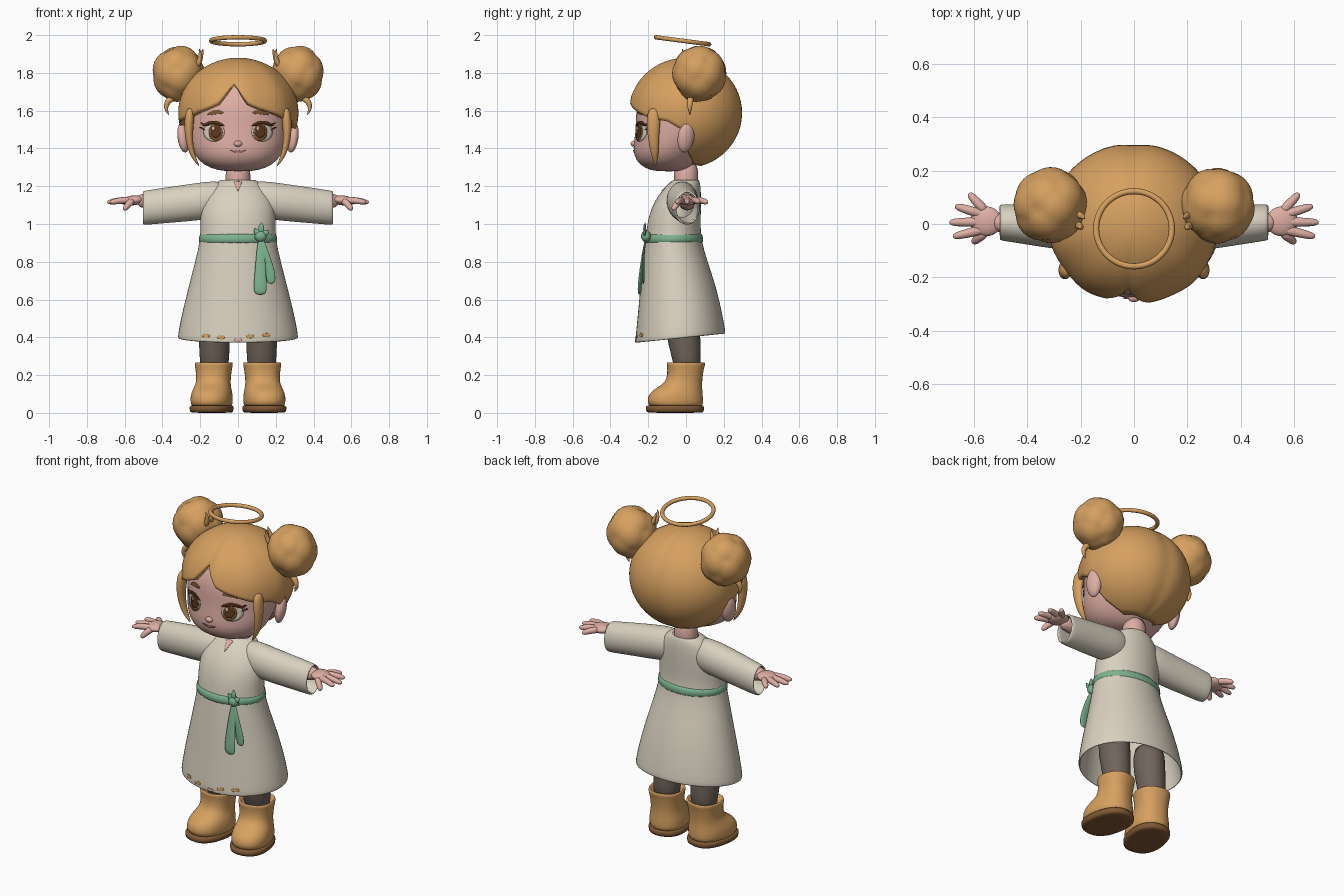
import bpy, bmesh, math
from mathutils import Vector, Matrix
from mathutils.bvhtree import BVHTree

if "Cube" in bpy.data.objects:
    bpy.data.objects.remove(bpy.data.objects["Cube"])


def material(name, r, g, b):
    lin = lambda c: (c / 255 / 12.92) if c < 11 else ((c / 255 + 0.055) / 1.055) ** 2.4
    m = bpy.data.materials.new(name)
    m.diffuse_color = (lin(r), lin(g), lin(b), 1)
    m.use_nodes = True
    m.node_tree.nodes["Principled BSDF"].inputs["Base Color"].default_value = m.diffuse_color
    return m


HAIR = material("honey_tan", 214, 160, 96)
SKIN = material("skin_pink", 222, 174, 164)
CLOTH = material("cream_cloth", 217, 209, 192)
GREEN = material("sash_green", 124, 178, 142)
GREY = material("stocking_grey", 112, 100, 90)
SOLE = material("sole_brown", 128, 88, 52)
DARK = material("dark_brown", 92, 56, 28)
LIP = material("lip_rose", 172, 112, 104)


def finish(name, bm, mat, subsurf=0, thick=0):
    bmesh.ops.recalc_face_normals(bm, faces=bm.faces)
    me = bpy.data.meshes.new(name)
    bm.to_mesh(me)
    bm.free()
    me.materials.append(mat)
    for p in me.polygons:
        p.use_smooth = True
    ob = bpy.data.objects.new(name, me)
    bpy.context.collection.objects.link(ob)
    if thick:
        m = ob.modifiers.new("thickness", 'SOLIDIFY')
        m.thickness, m.offset = thick, -1
    if subsurf:
        m = ob.modifiers.new("smooth", 'SUBSURF')
        m.levels = m.render_levels = subsurf
    return ob


def loft(name, rings, mat, caps=(True, True), subsurf=1, thick=0):
    """Skin a list of rings, each a list of points."""
    bm = bmesh.new()
    vs = [[bm.verts.new(p) for p in r] for r in rings]
    n = len(vs[0])
    for a, b in zip(vs, vs[1:]):
        for i in range(n):
            bm.faces.new((a[i], a[(i + 1) % n], b[(i + 1) % n], b[i]))
    for use, r in zip(caps, (vs[0], vs[-1])):
        if use:
            bm.faces.new(r)
    return finish(name, bm, mat, subsurf, thick)


def ring(c, u, v, n=24, power=1.0):
    c, u, v = Vector(c), Vector(u), Vector(v)
    f = lambda t: math.copysign(abs(t) ** power, t)
    return [c + u * f(math.cos(2 * math.pi * i / n)) + v * f(math.sin(2 * math.pi * i / n)) for i in range(n)]


def level(z, rx, y0, y1, cx=0, power=1.0, n=28):
    return ring((cx, (y0 + y1) / 2, z), (rx, 0, 0), (0, (y1 - y0) / 2, 0), n, power)


def tube(name, pts, radii, mat, flat=1.0, side=(0, 1, 0), n=10):
    """Tapered tube; flat scales the thickness along `side`."""
    pts = [Vector(p) for p in pts]
    rings = []
    for i, p in enumerate(pts):
        t = (pts[min(i + 1, len(pts) - 1)] - pts[max(i - 1, 0)]).normalized()
        u = t.cross(Vector(side)).normalized()
        rings.append(ring(p, u * radii[i], t.cross(u) * radii[i] * flat, n))
    return loft(name, rings, mat, subsurf=2)


def blob(name, c, r, mat, rot=(0, 0, 0), shape=None):
    bm = bmesh.new()
    bmesh.ops.create_icosphere(bm, subdivisions=4, radius=1)
    for v in bm.verts:
        k = shape(v.co) if shape else 1
        v.co = Vector((v.co.x * r[0], v.co.y * r[1], v.co.z * r[2])) * k
    ob = finish(name, bm, mat)
    ob.location, ob.rotation_euler = c, rot
    return ob


def surface(ob):
    bpy.context.view_layer.update()
    return BVHTree.FromObject(ob, bpy.context.evaluated_depsgraph_get())


def oval(x, z, rx, rz, tilt=0, bend=0, n=28):
    out = []
    for i in range(n):
        a = 2 * math.pi * i / n
        u, v = rx * math.cos(a), rz * math.sin(a) + bend * math.cos(a) ** 2
        out.append((x + u * math.cos(tilt) - v * math.sin(tilt), z + u * math.sin(tilt) + v * math.cos(tilt)))
    return out


def decal(name, tree, outline, mat, lift=0.004, squash=False):
    """Thin plate draped on the front of a surface; outline is (x, z) points."""
    n = len(outline)
    cx, cz = sum(p[0] for p in outline) / n, sum(p[1] for p in outline) / n
    bm = bmesh.new()

    def drop(x, z):
        hit = tree.ray_cast(Vector((x, -1, z)), Vector((0, 1, 0)))[0]
        return bm.verts.new((x, (hit.y if hit else -0.25) - lift, z))
    rows = []
    for s in (1, 0.75, 0.5, 0.25):
        rows.append([drop(cx + (x - cx) * s, cz + (z - cz) * s) for x, z in outline])
    for a, b in zip(rows, rows[1:]):
        for i in range(n):
            bm.faces.new((a[i], a[(i + 1) % n], b[(i + 1) % n], b[i]))
    bm.faces.new(rows[-1])
    return finish(name, bm, mat, 0, 0.003)


# Head and neck
head = loft("head", [level(*r) for r in (
    (1.278, .07, -.16, -.02), (1.295, .15, -.22, .02), (1.335, .212, -.268, .06), (1.40, .25, -.284, .12),
    (1.48, .268, -.268, .18), (1.56, .277, -.268, .2), (1.66, .268, -.26, .21), (1.76, .2, -.19, .18),
    (1.81, .1, -.09, .1))], SKIN)
face = surface(head)
loft("neck", [level(z, r, -.065, .065) for z, r in ((1.16, .075), (1.24, .065), (1.34, .065))], SKIN)
blob("nose", (0, -.277, 1.425), (.022, .016, .016), SKIN)
decal("mouth", face, oval(0, 1.382, .042, .004, 0, .010), LIP)

# Hair cap, spun round the head down to a shaped lower edge
EDGE = ((0, 56), (7, 68), (15, 80), (25, 85), (40, 90), (54, 95), (75, 99), (90, 108), (98, 140), (112, 160), (180, 166))


def edge_angle(deg):
    for (a, x), (b, y) in zip(EDGE, EDGE[1:]):
        if deg <= b:
            return math.radians(x + (y - x) * (deg - a) / (b - a))


def hair_ring(t, n=96):
    out = []
    for i in range(n):
        deg = -180 + 360 * i / n
        phi = math.radians(deg - 5 * math.cos(math.radians(deg / 2)))
        th = edge_angle(abs(deg)) * t
        k = 1 - .022 * math.exp(-(deg / 6) ** 2) * t - .025 * math.exp(-((180 - abs(deg)) / 9) ** 2) * math.sin(th)
        k += .008 * math.sin(math.radians(deg * 9)) * math.sin(th) ** 2 * (abs(deg) < 100)
        s = math.sin(th) * k
        out.append(Vector((.318 * math.sin(phi) * s, -.303 * math.cos(phi) * s, 1.588 + .292 * math.cos(th) * k)))
    return out


loft("hair_cap", [hair_ring(.02 + .98 * i / 24) for i in range(25)], HAIR, (True, False), 0, .035)

# Buns made of rounded curls
lobes = [Vector((math.sqrt(1 - z * z) * math.cos(2.4 * i), math.sqrt(1 - z * z) * math.sin(2.4 * i), z))
         for i, z in enumerate([1 - (2 * i + 1) / 16 for i in range(16)])]
curls = lambda d: .80 + .22 * math.sqrt(max(0, 1 - (min(d.angle(l) for l in lobes) / .75) ** 2))

for s, side in ((-1, "left"), (1, "right")):
    blob(side + "_bun", (s * .315, .07, 1.795), (.138, .142, .148), HAIR, (0, 0, s * .3), curls)
    tube(side + "_bun_wisp", [(s * .33, .03, 1.68), (s * .375, .02, 1.65), (s * .385, .02, 1.61), (s * .365, .02, 1.575)],
         [.02, .018, .012, .002], HAIR)
    for j in range(2):
        tube(side + "_bun_tuft", [(s * .22, .04 - .04 * j, 1.83), (s * .195, .03 - .04 * j, 1.88),
                                  (s * (.185 + .02 * j), .02 - .04 * j, 1.93)], [.018, .014, .002], HAIR)
    # Long lock in front of the ear
    tube(side + "_side_lock", [(s * .25, -.165, 1.62), (s * .262, -.175, 1.52), (s * .258, -.17, 1.43),
                               (s * .24, -.165, 1.36), (s * .205, -.16, 1.305)],
         [.04, .038, .028, .02, .003], HAIR, .7, (s, 0, 0))
    blob(side + "_ear", (s * .288, .0, 1.46), (.03, .045, .082), SKIN, (-.1, s * .15, s * .35))

    # Eyes, lashes and brows
    decal(side + "_eye_white", face, oval(s * .128, 1.487, .056, .05), CLOTH, .003)
    decal(side + "_iris", face, oval(s * .118, 1.485, .037, .046), SOLE, .005)
    decal(side + "_pupil", face, oval(s * .118, 1.49, .026, .034), DARK, .007)
    decal(side + "_glint", face, oval(s * .118 - .013, 1.506, .008, .01), CLOTH, .009)
    decal(side + "_upper_lash", face, oval(s * .13, 1.54, .06, .006, 0, -.022), DARK, .008)
    for j in range(2):
        decal(side + "_lash_tip", face, oval(s * (.185 + .006 * j), 1.528 - .022 * j, .016, .004, s * .5), DARK, .008)
    decal(side + "_brow", face, oval(s * .12, 1.592, .042, .011, -s * .12, -.008), SOLE, .006)

    # Sleeve, arm and hand
    rows = ((.04, 1.135, .085, -.02, .06), (.13, 1.13, .1, -.02, .085), (.22, 1.117, .1, -.02, .085),
            (.35, 1.103, .096, -.008, .078), (.48, 1.087, .092, .005, .07), (.505, 1.085, .09, .006, .068))
    loft(side + "_sleeve", [ring((s * x, cy, cz), (0, ry, 0), (0, 0, rz)) for x, cz, rz, cy, ry in rows],
         CLOTH, (True, False), 1, .012)
    tube(side + "_arm", [(s * .3, .005, 1.11), (s * .45, .005, 1.12), (s * .54, .005, 1.125)], [.05, .045, .04], SKIN)
    blob(side + "_palm", (s * .555, .01, 1.125), (.06, .056, .026), SKIN, (0, s * .1, 0))
    for y0, x1, y1, z1 in ((.045, .62, .115, 1.115), (.032, .672, .068, 1.118), (.008, .694, .006, 1.115),
                           (-.018, .68, -.048, 1.115), (-.03, .605, -.07, 1.075)):
        a, b = Vector((s * .555, y0, 1.125)), Vector((s * x1, y1, z1))
        tube(side + "_finger", [a, a.lerp(b, .5) + Vector((0, 0, .006)), a.lerp(b, .85), b],
             [.021, .018, .016, .008], SKIN, 1, (0, 0, 1))

    # Stocking leg
    loft(side + "_leg", [level(z, r, y0, y1, s * .125) for z, r, y0, y1 in (
        (.2, .075, -.06, .075), (.3, .078, -.075, .08), (.42, .085, -.11, .075), (.6, .09, -.12, .07))], GREY)
    # Boot with rolled top, turned slightly outward
    boot = loft(side + "_boot", [level(z, r, y0, y1, 0, .88) for z, r, y0, y1 in (
        (.03, .1, -.19, .085), (.045, .108, -.205, .09), (.085, .11, -.207, .09), (.12, .102, -.18, .086),
        (.15, .092, -.125, .085), (.18, .09, -.1, .086), (.235, .096, -.098, .094), (.25, .1, -.102, .1),
        (.268, .1, -.102, .1), (.27, .088, -.09, .088), (.23, .08, -.08, .08))], HAIR)
    sole = loft(side + "_sole", [level(z, r, y0, y1, 0, .85) for z, r, y0, y1 in (
        (0, .1, -.2, .085), (.004, .112, -.214, .095), (.036, .114, -.216, .096), (.042, .106, -.206, .09))], SOLE)
    for ob in (boot, sole):
        ob.location, ob.rotation_euler = (s * .128, 0, 0), (0, 0, s * .2)

# Dress, with the hem lower at the front
rows = ((.395, .32, -.27, .21), (.41, .32, -.27, .21), (.5, .305, -.26, .195), (.65, .268, -.245, .165),
        (.8, .228, -.23, .115), (.92, .2, -.215, .08), (1.0, .2, -.207, .078), (1.08, .2, -.187, .08),
        (1.15, .18, -.15, .08), (1.2, .145, -.105, .078), (1.232, .1, -.07, .07), (1.236, .075, -.062, .065))
dress_rings = [level(*r) for r in rows]
for r, pts in zip(rows, dress_rings):
    for p in pts:
        p.z += .1 * (p.y + .03) * max(0, 1 - (r[0] - .395) / .4)
dress = loft("dress", dress_rings, CLOTH, (False, False), 1, .01)
cloth = surface(dress)
decal("neck_notch", cloth, [(-.022, 1.225), (0, 1.227), (.022, 1.225), (.006, 1.185), (0, 1.175), (-.006, 1.185)], SKIN)
for x, z, mat in ((-.17, .408, HAIR), (-.09, .4, HAIR), (.065, .405, HAIR), (.15, .412, HAIR), (0, .385, SKIN)):
    decal("hem_patch", cloth, oval(x, z, .02, .01), mat, .003)

# Sash, knot, bow and tails
loft("sash", [level(z, r, y0, y1) for z, r, y0, y1 in (
    (.895, .2, -.215, .085), (.9, .21, -.226, .093), (.945, .207, -.221, .09), (.95, .198, -.212, .082))], GREEN)
blob("sash_knot", (.12, -.212, .935), (.032, .026, .03), GREEN)
for x, z in ((.085, .975), (.125, 1.01), (.165, .965)):
    tube("sash_bow", [(.12, -.21, .935), ((x + .12) / 2, -.222, (z + .935) / 2), (x, -.215, z)],
         [.012, .022, .004], GREEN, .5)
for x, z, w, y in ((.118, .622, .037, -.246), (.175, .68, .026, -.226)):
    tube("sash_tail", [(.12, -.212, .93), (.12 + (x - .12) * .4, -.228, .84), (x, y, z + .06), (x, y, z)],
         [.014, .024, w, w], GREEN, .3)

# Ring floating above the head
bpy.ops.mesh.primitive_torus_add(major_radius=.142, minor_radius=.0115, major_segments=64, minor_segments=12,
                                 location=(0, -.018, 1.97), rotation=(-.13, 0, 0))
halo = bpy.context.object
halo.name = "halo"
halo.data.materials.append(HAIR)
bpy.ops.object.shade_smooth()
